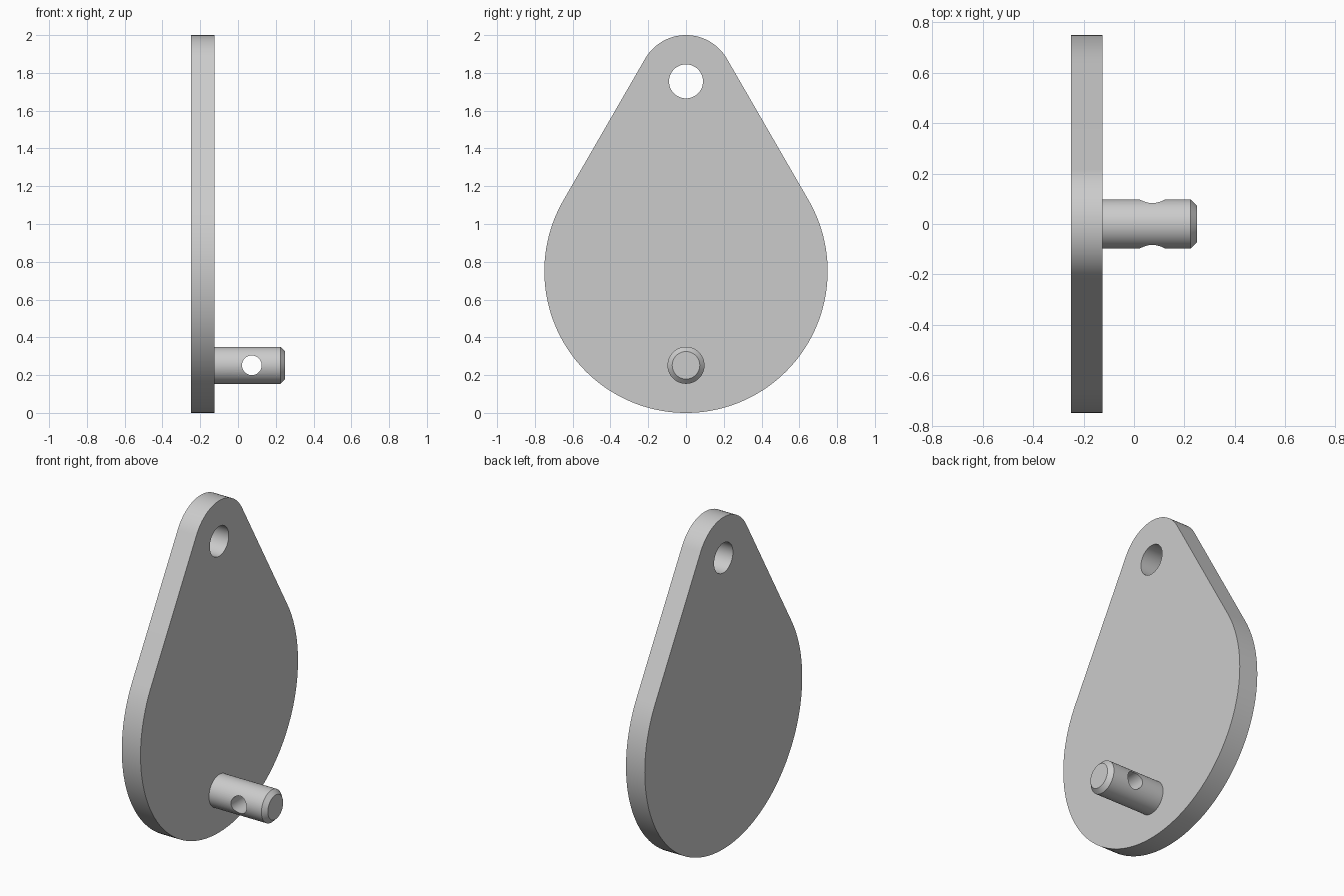
import bpy, bmesh
from math import sin, cos, pi, radians
from mathutils import Matrix

if "Cube" in bpy.data.objects:
    bpy.data.objects.remove(bpy.data.objects["Cube"])

X_BACK, X_FRONT = -0.25, -0.125


def make_object(name, bm):
    bmesh.ops.recalc_face_normals(bm, faces=bm.faces)
    mesh = bpy.data.meshes.new(name)
    bm.to_mesh(mesh)
    bm.free()
    obj = bpy.data.objects.new(name, mesh)
    bpy.context.collection.objects.link(obj)
    return obj


def arc(cz, r, start, end, steps):
    """Points (y, z) on an arc centred on y = 0, angles in degrees."""
    angles = [radians(start + (end - start) * i / steps) for i in range(steps + 1)]
    return [(r * cos(a), cz + r * sin(a)) for a in angles]


def drill(obj, axis, location, radius):
    """Cut a round hole, then smooth the rounded faces."""
    bm = bmesh.new()
    bmesh.ops.create_cone(bm, cap_ends=True, segments=64, radius1=radius,
                          radius2=radius, depth=0.6,
                          matrix=Matrix.Translation(location) @ Matrix.Rotation(pi / 2, 4, axis))
    cutter = make_object(obj.name + "_hole_cutter", bm)
    mod = obj.modifiers.new("hole", 'BOOLEAN')
    mod.operation, mod.solver, mod.object = 'DIFFERENCE', 'EXACT', cutter
    bpy.ops.object.select_all(action='DESELECT')
    obj.select_set(True)
    bpy.context.view_layer.objects.active = obj
    bpy.ops.object.modifier_apply(modifier=mod.name)
    bpy.data.objects.remove(cutter)
    bpy.ops.object.shade_smooth_by_angle(angle=radians(30))


# Teardrop plate: two arcs joined by their common tangents
outline = arc(1.75, 0.25, 30, 150, 40) + arc(0.75, 0.75, 150, 390, 96)
bm = bmesh.new()
face = bm.faces.new([bm.verts.new((X_BACK, y, z)) for y, z in outline])
side = bmesh.ops.extrude_face_region(bm, geom=[face], use_keep_orig=True)
bmesh.ops.translate(bm, vec=(X_FRONT - X_BACK, 0, 0),
                    verts=[v for v in side["geom"] if isinstance(v, bmesh.types.BMVert)])
plate = make_object("plate", bm)
drill(plate, 'Y', (-0.19, 0, 1.755), 0.09)

# Pin with chamfered tip, root sunk slightly into the plate
bm = bmesh.new()
rings = [[bm.verts.new((x, r * cos(2 * pi * i / 64), 0.252 + r * sin(2 * pi * i / 64)))
          for i in range(64)]
         for x, r in ((-0.13, 0.098), (0.225, 0.098), (0.25, 0.073))]
for a, b in zip(rings, rings[1:]):
    for i in range(64):
        j = (i + 1) % 64
        bm.faces.new((a[i], a[j], b[j], b[i]))
bm.faces.new(rings[0])
bm.faces.new(rings[-1])
pin = make_object("pin", bm)
drill(pin, 'X', (0.073, 0, 0.252), 0.052)
